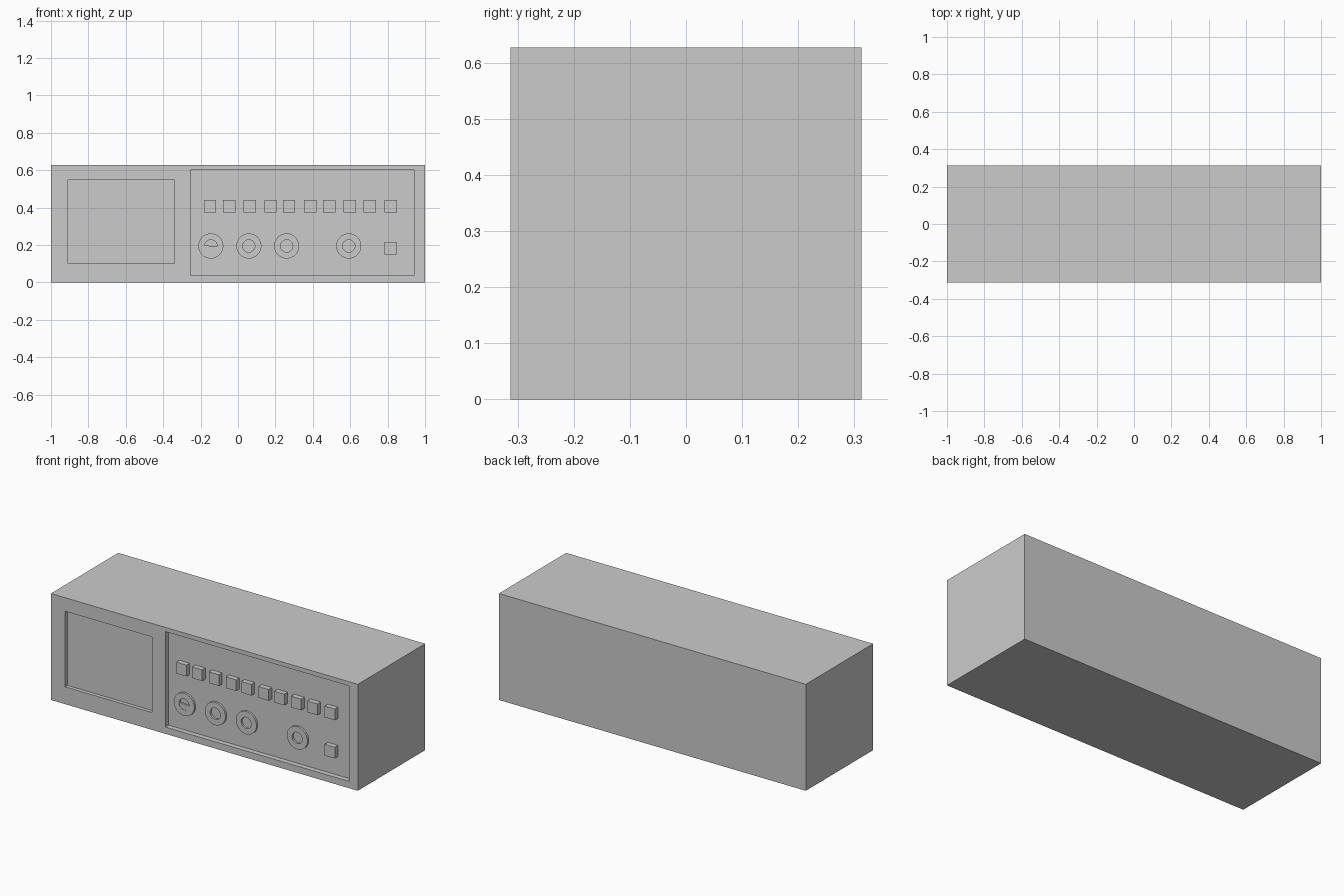
import bpy, bmesh, math
from mathutils import Matrix

if "Cube" in bpy.data.objects:
    bpy.data.objects.remove(bpy.data.objects["Cube"])

W, D, H = 2.0, 0.626, 0.627
FRONT = -D / 2
PANEL_Y = FRONT + 0.03      # floor of the control panel recess
KNOB_Y = FRONT + 0.018      # front face of the dial rings


def box(name, x0, x1, y0, y1, z0, z1):
    bm = bmesh.new()
    bmesh.ops.create_cube(bm, size=1)
    bmesh.ops.transform(bm, verts=bm.verts, matrix=(
        Matrix.Translation(((x0 + x1) / 2, (y0 + y1) / 2, (z0 + z1) / 2))
        @ Matrix.Diagonal((x1 - x0, y1 - y0, z1 - z0, 1))))
    return finish(name, bm)


def finish(name, bm):
    bmesh.ops.recalc_face_normals(bm, faces=bm.faces)
    me = bpy.data.meshes.new(name)
    bm.to_mesh(me)
    bm.free()
    ob = bpy.data.objects.new(name, me)
    bpy.context.collection.objects.link(ob)
    return ob


def smooth(ob):
    bpy.ops.object.select_all(action='DESELECT')
    ob.select_set(True)
    bpy.context.view_layer.objects.active = ob
    bpy.ops.object.shade_smooth_by_angle(angle=math.radians(30))


def cut(body, cutter):
    mod = body.modifiers.new("recess", 'BOOLEAN')
    mod.operation = 'DIFFERENCE'
    mod.solver = 'EXACT'
    mod.object = cutter
    cutter.hide_render = True
    bpy.context.view_layer.objects.active = body
    bpy.ops.object.modifier_apply(modifier=mod.name)
    bpy.data.objects.remove(cutter)


def dial_ring(name, x, z, r_out=0.067, r_in=0.033, n=32):
    # square cross-section spun around the y axis
    bm = bmesh.new()
    pts = [(r_in, PANEL_Y), (r_in, KNOB_Y), (r_out, KNOB_Y), (r_out, PANEL_Y)]
    rings = [[bm.verts.new((x + r * math.cos(a), y, z + r * math.sin(a))) for r, y in pts]
             for a in (2 * math.pi * i / n for i in range(n))]
    for i in range(n):
        a, b = rings[i], rings[(i + 1) % n]
        for j in range(4):
            k = (j + 1) % 4
            bm.faces.new((a[j], a[k], b[k], b[j]))
    ob = finish(name, bm)
    smooth(ob)


def half_plug(name, x, z, r=0.033, tilt=-0.1, n=16):
    # half disc filling the lower part of a dial hole
    bm = bmesh.new()
    arc = [math.pi + tilt + math.pi * i / n for i in range(n + 1)]
    face = bm.faces.new([bm.verts.new((x + r * math.cos(a), PANEL_Y, z + r * math.sin(a)))
                         for a in arc])
    out = bmesh.ops.extrude_face_region(bm, geom=[face])
    moved = [g for g in out['geom'] if isinstance(g, bmesh.types.BMVert)]
    bmesh.ops.translate(bm, verts=moved, vec=(0, KNOB_Y + 0.002 - PANEL_Y, 0))
    smooth(finish(name, bm))


# Case with the two front recesses
case = box("case", -W / 2, W / 2, FRONT, D / 2, 0, H)
cut(case, box("display_cutter", -0.908, -0.34, FRONT - 0.1, FRONT + 0.022, 0.102, 0.547))
cut(case, box("panel_cutter", -0.254, 0.943, FRONT - 0.1, PANEL_Y, 0.04, 0.602))

# Row of square buttons, plus one at lower right
S = 0.033
xs = (-0.15, -0.047, 0.062, 0.174, 0.273, 0.386, 0.488, 0.598, 0.704, 0.817)
for x, z in [(x, 0.408) for x in xs] + [(0.817, 0.183)]:
    box("button", x - S, x + S, FRONT, PANEL_Y, z - S, z + S)

# Dial rings
for x in (-0.145, 0.058, 0.26, 0.592):
    dial_ring("dial_ring", x, 0.195)
half_plug("dial_plug", -0.145, 0.195)
